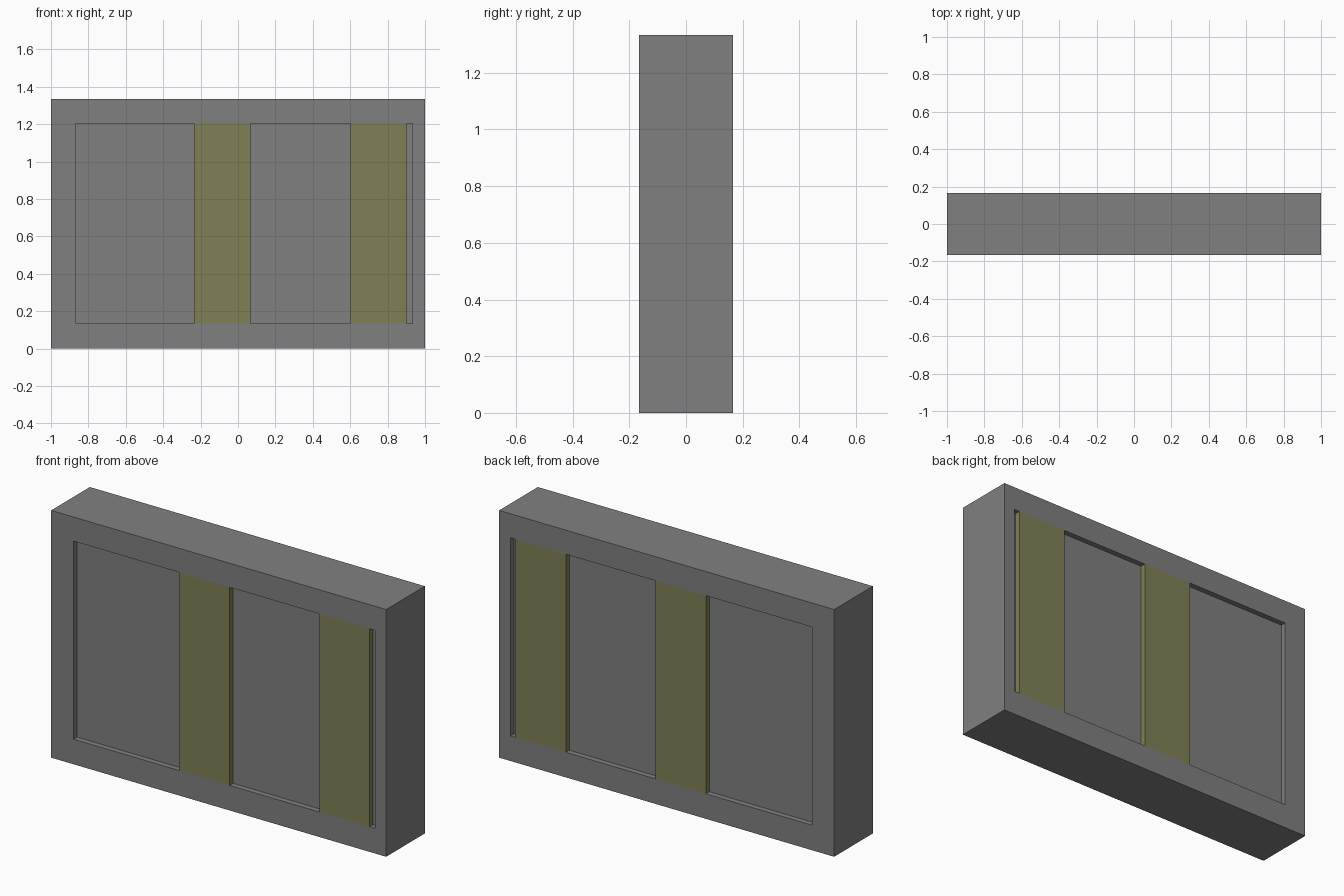
import bpy, bmesh

if "Cube" in bpy.data.objects:
    bpy.data.objects.remove(bpy.data.objects["Cube"])

HALF_DEPTH, HEIGHT = 0.165, 1.334
LEFT, RIGHT, BOTTOM, TOP = -0.867, 0.933, 0.135, 1.204
RECESS = 0.03


def material(name, rgb):
    m = bpy.data.materials.new(name)
    m.diffuse_color = (*rgb, 1)
    m.use_nodes = True
    m.node_tree.nodes["Principled BSDF"].inputs["Base Color"].default_value = m.diffuse_color
    return m


grey = material("grey", (0.216, 0.216, 0.216))
olive = material("olive", (0.216, 0.216, 0.095))


def box(name, x0, x1, y0, y1, z0, z1, mat):
    bm = bmesh.new()
    bmesh.ops.create_cube(bm, size=1)
    for v in bm.verts:
        v.co = (x1 if v.co.x > 0 else x0,
                y1 if v.co.y > 0 else y0,
                z1 if v.co.z > 0 else z0)
    mesh = bpy.data.meshes.new(name)
    bm.to_mesh(mesh)
    bm.free()
    mesh.materials.append(mat)
    ob = bpy.data.objects.new(name, mesh)
    bpy.context.collection.objects.link(ob)
    return ob


# Block with a shallow rectangular pocket sunk into front and back
frame = box("frame", -1, 1, -HALF_DEPTH, HALF_DEPTH, 0, HEIGHT, grey)
bm = bmesh.new()
bm.from_mesh(frame.data)
bm.normal_update()
for face in [f for f in bm.faces if abs(f.normal.y) > 0.9]:
    side = 1 if face.normal.y > 0 else -1
    bmesh.ops.inset_individual(bm, faces=[face], thickness=0.1)
    for v in face.verts:
        v.co.x = RIGHT if v.co.x > 0 else LEFT
        v.co.z = TOP if v.co.z > HEIGHT / 2 else BOTTOM
    floor = bmesh.ops.extrude_discrete_faces(bm, faces=[face])["faces"][0]
    for v in floor.verts:
        v.co.y -= side * RECESS
bmesh.ops.recalc_face_normals(bm, faces=bm.faces)
bm.to_mesh(frame.data)
bm.free()

# Olive upright panels, running through the block, flush on both sides
for name, x0 in (("middle_panel", -0.234), ("right_panel", 0.601)):
    box(name, x0, x0 + 0.3, -HALF_DEPTH, HALF_DEPTH, BOTTOM, TOP, olive)
